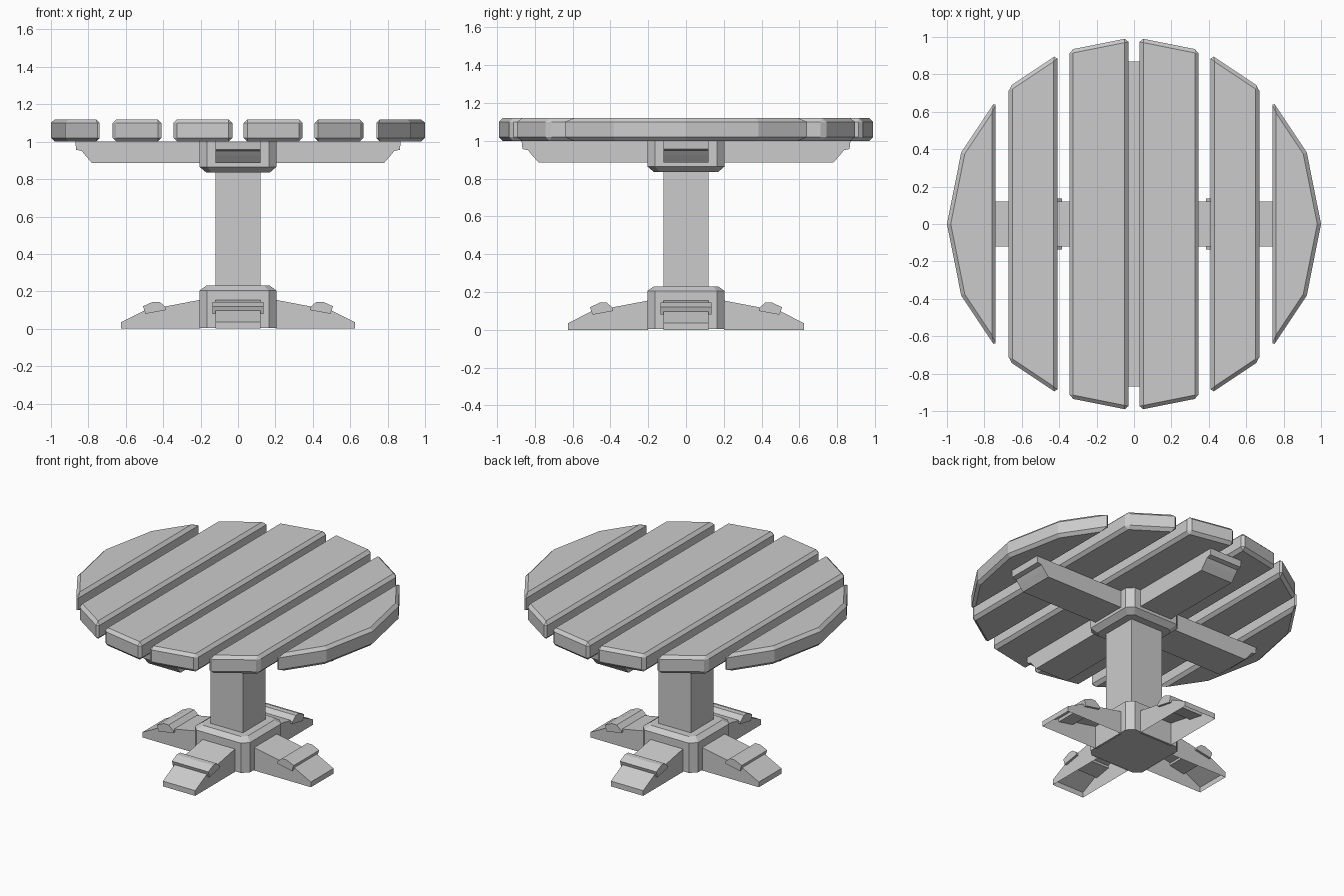
import bpy, bmesh, math
from mathutils import Matrix

cube = bpy.data.objects.get("Cube")
if cube:
    bpy.data.objects.remove(cube, do_unlink=True)

grey = bpy.data.materials.new("plain_grey")
grey.use_nodes = True
colour = (0.6, 0.6, 0.6, 1)
grey.diffuse_color = colour
grey.node_tree.nodes["Principled BSDF"].inputs["Base Color"].default_value = colour


def finish(name, bm):
    bmesh.ops.recalc_face_normals(bm, faces=bm.faces)
    mesh = bpy.data.meshes.new(name)
    bm.to_mesh(mesh)
    bm.free()
    mesh.materials.append(grey)
    obj = bpy.data.objects.new(name, mesh)
    bpy.context.collection.objects.link(obj)
    return obj


def loft(name, loops, caps=True):
    """Skin a stack of matching vertex loops."""
    bm = bmesh.new()
    rings = [[bm.verts.new(p) for p in loop] for loop in loops]
    n = len(rings[0])
    for a, b in zip(rings, rings[1:]):
        for i in range(n):
            j = (i + 1) % n
            bm.faces.new((a[i], a[j], b[j], b[i]))
    if caps:
        bm.faces.new(rings[0])
        bm.faces.new(rings[-1])
    return finish(name, bm)


def extrude_profile(name, profile, half_width):
    """Prism across y from an x-z outline."""
    return loft(name, [[(x, y, z) for x, z in profile] for y in (-half_width, half_width)])


def turn(obj, quarter):
    obj.data.transform(Matrix.Rotation(quarter * math.pi / 2, 4, 'Z'))


def octagon(half, cut, z):
    pts = []
    for sx, sy in ((1, 1), (-1, 1), (-1, -1), (1, -1)):
        pair = [(sx * half, sy * cut, z), (sx * cut, sy * half, z)]
        pts += pair if sx * sy > 0 else pair[::-1]
    return pts


# Table top: planks sliced from a 16-sided disc, with bevelled edges
def plank(name, x0, x1):
    bm = bmesh.new()
    bmesh.ops.create_cone(bm, cap_ends=True, segments=16, radius1=1, radius2=1, depth=0.12,
                          matrix=Matrix.Translation((0, 0, 1.06)) )
    for x, side in ((x0, -1), (x1, 1)):
        if abs(x) >= 1:
            continue
        geom = bm.verts[:] + bm.edges[:] + bm.faces[:]
        bmesh.ops.bisect_plane(bm, geom=geom, plane_co=(x, 0, 0), plane_no=(side, 0, 0),
                               clear_outer=True)
        bmesh.ops.holes_fill(bm, edges=[e for e in bm.edges if e.is_boundary])
    bmesh.ops.recalc_face_normals(bm, faces=bm.faces)
    sharp = [e for e in bm.edges if e.calc_face_angle(0) > math.radians(30)]
    bmesh.ops.bevel(bm, geom=sharp, offset=0.02, offset_type='OFFSET', segments=1,
                    affect='EDGES', profile=0.5, clamp_overlap=True)
    finish(name, bm)


for label, inner, outer in (("inner", 0.03, 0.345), ("middle", 0.41, 0.67), ("outer", 0.74, 1.0)):
    plank(label + "_plank_left", inner, outer)
    plank(label + "_plank_right", -outer, -inner)

# Crossed support beams with stepped ends
half_beam = [(0.87, 1.0), (0.865, 0.957), (0.835, 0.95), (0.815, 0.925), (0.78, 0.885)]
beam = half_beam + [(-x, z) for x, z in reversed(half_beam)]
for i, label in enumerate(("side_beam", "front_beam")):
    turn(extrude_profile(label, beam, 0.12), i)

# Central post and the two chamfered collars
loft("post", [[(x * 0.12, y * 0.12, z) for x, y in ((1, 1), (-1, 1), (-1, -1), (1, -1))]
              for z in (0.2, 0.9)])
loft("upper_collar", [octagon(0.17, 0.14, 0.835), octagon(0.205, 0.165, 0.865),
                      octagon(0.205, 0.165, 1.0)])
loft("lower_collar", [octagon(0.205, 0.165, 0.005), octagon(0.205, 0.165, 0.205),
                      octagon(0.17, 0.14, 0.23)])

# Four sloping feet, open underneath, each with a raised cleat
foot = [(0.2, 0.0), (0.2, 0.155), (0.4, 0.117), (0.49, 0.103), (0.625, 0.035), (0.625, 0.0)]
cleat = [(0.385, 0.1), (0.385, 0.115), (0.42, 0.144), (0.455, 0.144),
         (0.508, 0.12), (0.495, 0.08)]
for i, side in enumerate(("left", "back", "right", "front")):
    leg = extrude_profile(side + "_foot", foot, 0.12)
    bm = bmesh.new()
    bm.from_mesh(leg.data)
    under = [f for f in bm.faces if f.calc_center_median().z < 0.001]
    bmesh.ops.delete(bm, geom=under, context='FACES')
    bm.to_mesh(leg.data)
    bm.free()
    turn(leg, i)
    turn(extrude_profile(side + "_cleat", cleat, 0.135), i)
